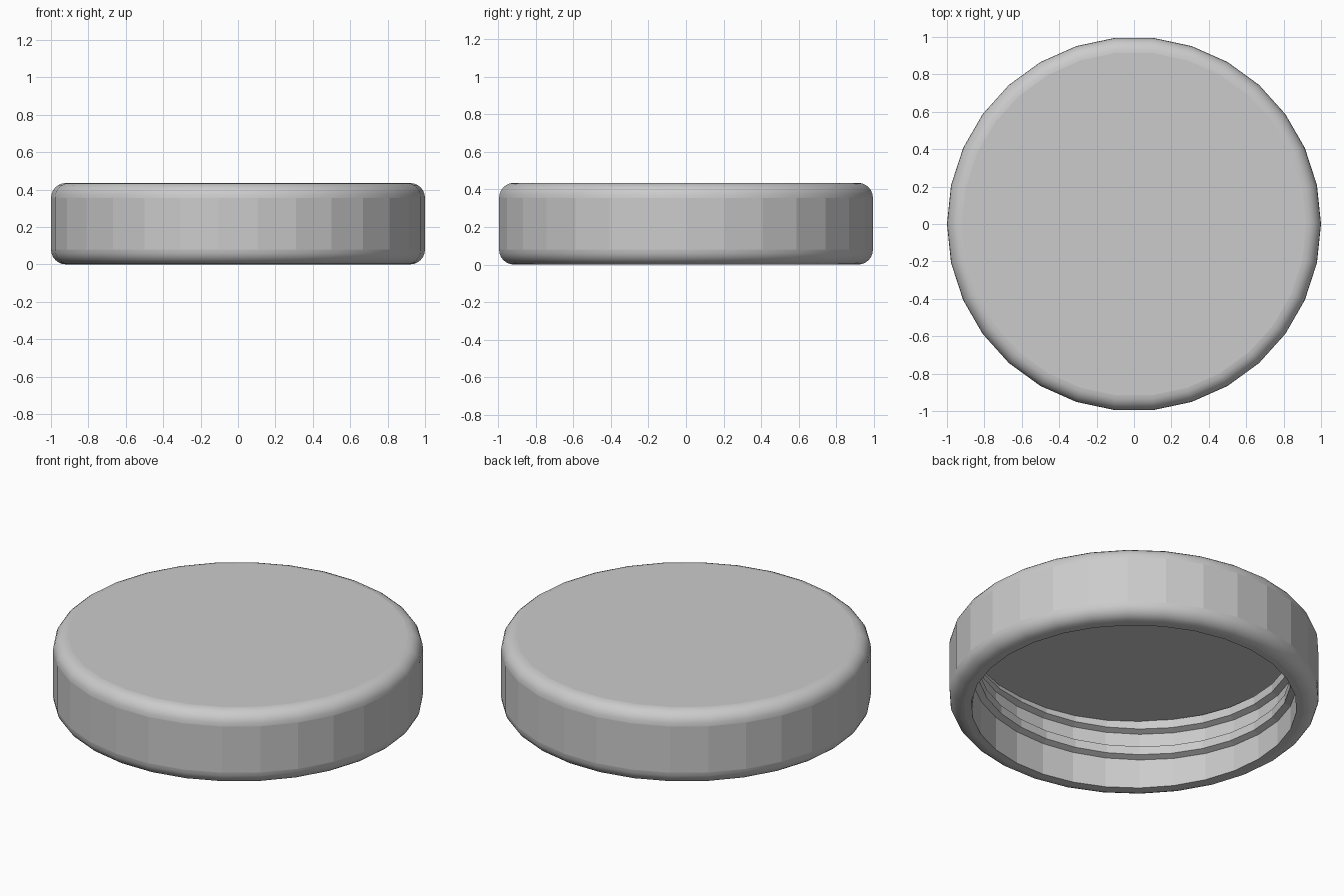
import bpy
import bmesh
from math import sin, cos, pi, radians

if "Cube" in bpy.data.objects:
    bpy.data.objects.remove(bpy.data.objects["Cube"], do_unlink=True)

SIDES = 30
HEIGHT = 0.435
ROUND = 0.08
BORE = 0.88
CEILING = 0.395

grey = bpy.data.materials.new("grey_metal")
grey.use_nodes = True
grey.diffuse_color = (0.6, 0.6, 0.6, 1)
grey.node_tree.nodes["Principled BSDF"].inputs["Base Color"].default_value = grey.diffuse_color


def finish(bm, name):
    bmesh.ops.recalc_face_normals(bm, faces=bm.faces)
    mesh = bpy.data.meshes.new(name)
    bm.to_mesh(mesh)
    bm.free()
    mesh.materials.append(grey)
    obj = bpy.data.objects.new(name, mesh)
    bpy.context.collection.objects.link(obj)
    return obj


def ring(bm, r, z):
    return [bm.verts.new((r * cos(2 * pi * i / SIDES), r * sin(2 * pi * i / SIDES), z))
            for i in range(SIDES)]


def bridge(bm, a, b, closed=True):
    n = len(a)
    for i in range(n if closed else n - 1):
        j = (i + 1) % n
        bm.faces.new((a[i], a[j], b[j], b[i]))


def arc(z, start):
    """Quarter-round corner of the outer profile."""
    steps = 6
    return [(1 - ROUND + ROUND * cos(start + pi / 2 * k / steps),
             z + ROUND * sin(start + pi / 2 * k / steps)) for k in range(steps + 1)]


# Lid shell: ceiling, bore, flat lip, rounded outer wall, top
profile = [(BORE, CEILING), (BORE, 0)]
profile += arc(ROUND, -pi / 2) + arc(HEIGHT - ROUND, 0)
bm = bmesh.new()
rings = [ring(bm, r, z) for r, z in profile]
for a, b in zip(rings, rings[1:]):
    bridge(bm, a, b)
bm.faces.new(rings[0])
bm.faces.new(rings[-1])
lid = finish(bm, "lid_shell")

# Rounded corners are smooth; wall panels and flat faces stay flat
for face in lid.data.polygons:
    face.use_smooth = 0.02 < abs(face.normal.z) < 0.999

# Screw thread: trapezoid section swept up the bore, tapering at both ends
PITCH = 0.16
TURNS = 2
START = radians(-48)
section = [(0.005, -0.04), (-0.035, -0.025), (-0.035, 0.025), (0.005, 0.04)]
bm = bmesh.new()
rows = []
count = SIDES * TURNS
for i in range(count + 1):
    angle = START + 2 * pi * i / SIDES
    z = 0.09 + PITCH * i / SIDES
    grow = min(1, i / 3, (count - i) / 3)
    row = []
    for dr, dz in section:
        r = BORE + (dr * grow if dr < 0 else dr)
        row.append(bm.verts.new((r * cos(angle), r * sin(angle), min(z + dz, CEILING + 0.01))))
    rows.append(row)
for a, b in zip(rows, rows[1:]):
    bridge(bm, a, b)
bm.faces.new(rows[0])
bm.faces.new(rows[-1])
thread = finish(bm, "screw_thread")
